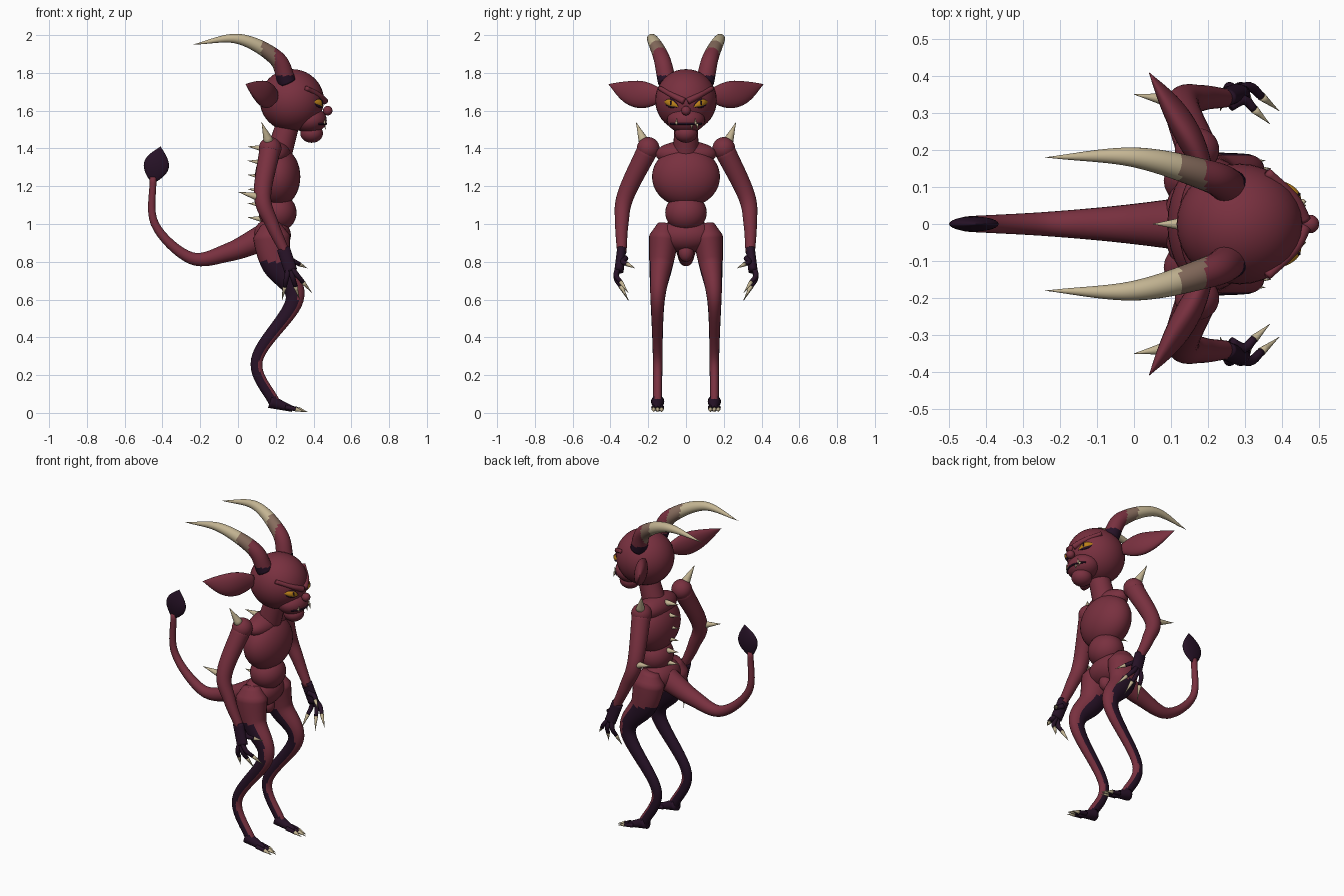
import bpy, bmesh
from math import sin, cos, pi
from mathutils import Vector

if "Cube" in bpy.data.objects:
    bpy.data.objects.remove(bpy.data.objects["Cube"], do_unlink=True)


def material(name, red, green, blue):
    mat = bpy.data.materials.new(name)
    mat.use_nodes = True
    mat.diffuse_color = (red, green, blue, 1)
    shader = next(n for n in mat.node_tree.nodes if n.type == 'BSDF_PRINCIPLED')
    shader.inputs["Base Color"].default_value = mat.diffuse_color
    return mat


SKIN = material("maroon skin", .19, .03, .05)
DARK = material("dark purple", .02, .006, .02)
BONE = material("cream bone", .55, .46, .29)
TAN = material("tan horn band", .24, .15, .11)
AMBER = material("amber eye", .5, .22, .01)


def finish(name, bm, materials, rule=None):
    bmesh.ops.recalc_face_normals(bm, faces=bm.faces)
    for face in bm.faces:
        face.smooth = True
        if rule:
            face.material_index = materials.index(rule(face.calc_center_median(), face.normal))
    mesh = bpy.data.meshes.new(name)
    bm.to_mesh(mesh)
    bm.free()
    for mat in materials:
        mesh.materials.append(mat)
    part = bpy.data.objects.new(name, mesh)
    bpy.context.collection.objects.link(part)


def ball(name, centre, radii, mat=SKIN):
    bm = bmesh.new()
    bmesh.ops.create_uvsphere(bm, u_segments=32, v_segments=20, radius=1)
    bmesh.ops.scale(bm, vec=Vector(radii), verts=bm.verts)
    bmesh.ops.translate(bm, vec=Vector(centre), verts=bm.verts)
    finish(name, bm, [mat])


def smooth_path(points, steps):
    """Catmull-Rom curve through the points."""
    points = [Vector(p) for p in points]
    points = [points[0] * 2 - points[1], *points, points[-1] * 2 - points[-2]]
    path = []
    for a, b, c, d in zip(points, points[1:], points[2:], points[3:]):
        for step in range(steps):
            t = step / steps
            path.append(b + t / 2 * ((c - a) + t * (2 * a - 5 * b + 4 * c - d
                                                    + t * (3 * b - a - 3 * c + d))))
    return path + [points[-2]]


def taper(start, end):
    return lambda t: start + (end - start) * t


def leaf(width, start=0):
    return lambda t: width * sin(pi * (start + (1 - start) * t))


def tube(name, points, radius, materials=(SKIN,), rule=None, flat=1, axis="Y",
         side=1, sides=24, steps=8):
    """Sweep an ellipse along a path; flat scales its radius along the axis."""
    path = smooth_path([(x, y * side, z) for x, y, z in points], steps)
    last = len(path) - 1
    reference = Vector([letter == axis for letter in "XYZ"])
    bm = bmesh.new()
    rings = []
    for i, centre in enumerate(path):
        along = (path[min(i + 1, last)] - path[max(i - 1, 0)]).normalized()
        across = (reference - along * along.dot(reference)).normalized()
        up = along.cross(across)
        size = max(radius(i / last), .0005)
        angles = [2 * pi * k / sides for k in range(sides)]
        rings.append([bm.verts.new(centre + size * (across * flat * cos(a) + up * sin(a)))
                      for a in angles])
    for ring, following in zip(rings, rings[1:]):
        for k in range(sides):
            bm.faces.new((ring[k - 1], ring[k], following[k], following[k - 1]))
    bm.faces.new(rings[0])
    bm.faces.new(rings[-1])
    finish(name, bm, list(materials), rule)


def spike(name, base, tip, width, side=1):
    tube(name, [base, tip], taper(width, 0), [BONE], side=side, sides=12, steps=4)


# Torso and neck
ball("chest", (.21, 0, 1.25), (.12, .18, .16))
ball("upper_chest", (.2, 0, 1.37), (.08, .16, .07))
ball("belly", (.21, 0, 1.06), (.1, .11, .1))
ball("pelvis", (.18, 0, .94), (.1, .15, .09))
ball("groin", (.21, 0, .85), (.04, .04, .05))
tube("neck", [(.21, 0, 1.35), (.27, 0, 1.55)], taper(.07, .06))
for i in range(6):
    height = 1.4 - .075 * i
    spike(f"back_spike_{i}", (.14, 0, height), (.05, 0, height + .01), .02)

# Head
ball("head", (.285, 0, 1.655), (.17, .163, .165))
ball("muzzle", (.38, 0, 1.55), (.09, .1, .07))
ball("chin", (.39, 0, 1.48), (.06, .06, .05))
ball("nose", (.475, 0, 1.6), (.025, .025, .025))
arc = [k / 4 for k in range(-4, 5)]
tube("mouth_line", [(.38 + .087 * cos(a), .097 * sin(a), 1.53) for a in arc],
     taper(.005, .005), [DARK], axis="Z", sides=8, steps=2)
for i, y in enumerate((-.05, .03, .05, .06)):
    rise = .03 * (-1) ** i
    spike(f"tooth_{i}", (.455, y, 1.53), (.465, y, 1.53 + rise), .008)

# Tail with flattened leaf tip
tube("tail", [(.14, 0, .93), (-.05, 0, .85), (-.25, 0, .82), (-.44, 0, 1), (-.45, 0, 1.25)],
     lambda t: .018 + .055 * (1 - t) ** 2)
tube("tail_tip", [(-.45, 0, 1.23), (-.41, 0, 1.41)], leaf(.067, .1), [DARK], flat=.3, steps=16)


def horn_colour(centre, normal):
    if centre.z < 1.785:
        return DARK
    return SKIN if centre.x > .195 else TAN if centre.x > .125 else BONE


def leg_colour(centre, normal):
    rear = centre.z < .8 and normal.x < .3
    return DARK if rear or centre.z < .08 else SKIN


def leg_radius(t):
    rounded_top = min(1, .5 + 6 * t)
    return rounded_top * (.03 + .07 * cos(pi * t / 2) ** 4)


for label, side in (("left", 1), ("right", -1)):
    # Horn, ear and brow
    tube(label + "_horn", [(.26, .1, 1.75), (.2, .13, 1.88), (0, .18, 1.98), (-.24, .18, 1.95)],
         lambda t: .048 * (1 - t ** 2), [SKIN, DARK, TAN, BONE], horn_colour,
         side=side, steps=16)
    tube(label + "_ear", [(.2, .13, 1.68), (.13, .27, 1.69), (.04, .41, 1.74)],
         leaf(.072, .15), flat=.5, axis="X", side=side)
    tube(label + "_brow", [(.36, .14, 1.72), (.43, .07, 1.68), (.46, .01, 1.65)],
         taper(.012, .018), axis="X", side=side)

    # Eye with dark rim and pupil
    for part, width, depth, mat in (("eye_rim", .025, .5, DARK), ("eye", .02, .8, AMBER)):
        tube(f"{label}_{part}", [(.39, .12, 1.65), (.43, .08, 1.64), (.45, .04, 1.62)],
             leaf(width), [mat], flat=depth, axis="X", side=side)
    ball(label + "_pupil", (.445, .08 * side, 1.64), (.005, .005, .014), DARK)

    # Arm
    ball(label + "_shoulder", (.17, .2 * side, 1.4), (.06, .06, .06))
    tube(label + "_arm", [(.17, .2, 1.4), (.13, .32, 1.15), (.18, .34, 1), (.25, .34, .85)],
         taper(.056, .025), side=side)
    spike(label + "_shoulder_spike", (.165, .22, 1.43), (.125, .265, 1.54), .03, side)
    spike(label + "_elbow_spike", (.12, .33, 1.14), (0, .35, 1.17), .025, side)

    # Hand: fingers fan out from the palm and hook inwards
    tube(label + "_palm", [(.24, .34, .87), (.28, .355, .75)], taper(.035, .035),
         [DARK], flat=.7, side=side)
    for digit, angle in (("thumb", 1.1), ("index", .7), ("middle", .3), ("outer", -.2)):
        thumb = digit == "thumb"
        root = Vector((.26, .32, .82) if thumb else (.27, .355, .78))
        reach = Vector((sin(angle), 0, -cos(angle))) * (.12 if thumb else .19)
        inward = Vector((0, -.05, 0))
        knuckle = root + reach * .35 - inward * .3
        end = root + reach * .6 + inward * .2
        tube(f"{label}_{digit}_finger", [root, knuckle, end], taper(.016, .011),
             [DARK], side=side, sides=12, steps=4)
        spike(f"{label}_{digit}_claw", end, root + reach + inward, .012, side)

    # Leg with dark rear
    tube(label + "_leg", [(.17, .11, 1), (.2, .13, .8), (.3, .15, .6), (.1, .15, .28), (.2, .15, .04)],
         leg_radius, [SKIN, DARK], leg_colour, flat=.8, side=side, steps=12)

    # Foot, toes and claws
    tube(label + "_foot", [(.17, .15, .06), (.29, .15, .02)], taper(.035, .015), [DARK], side=side)
    for i in (-1, 0, 1):
        y = .15 + .021 * i
        front = .32 - .015 * abs(i)
        tube(f"{label}_toe_{i + 2}", [(.25, y, .03), (front, y, .02)], taper(.013, .011),
             [DARK], side=side, sides=12)
        spike(f"{label}_toe_claw_{i + 2}", (front, y, .02), (front + .05, y, .004), .012, side)
